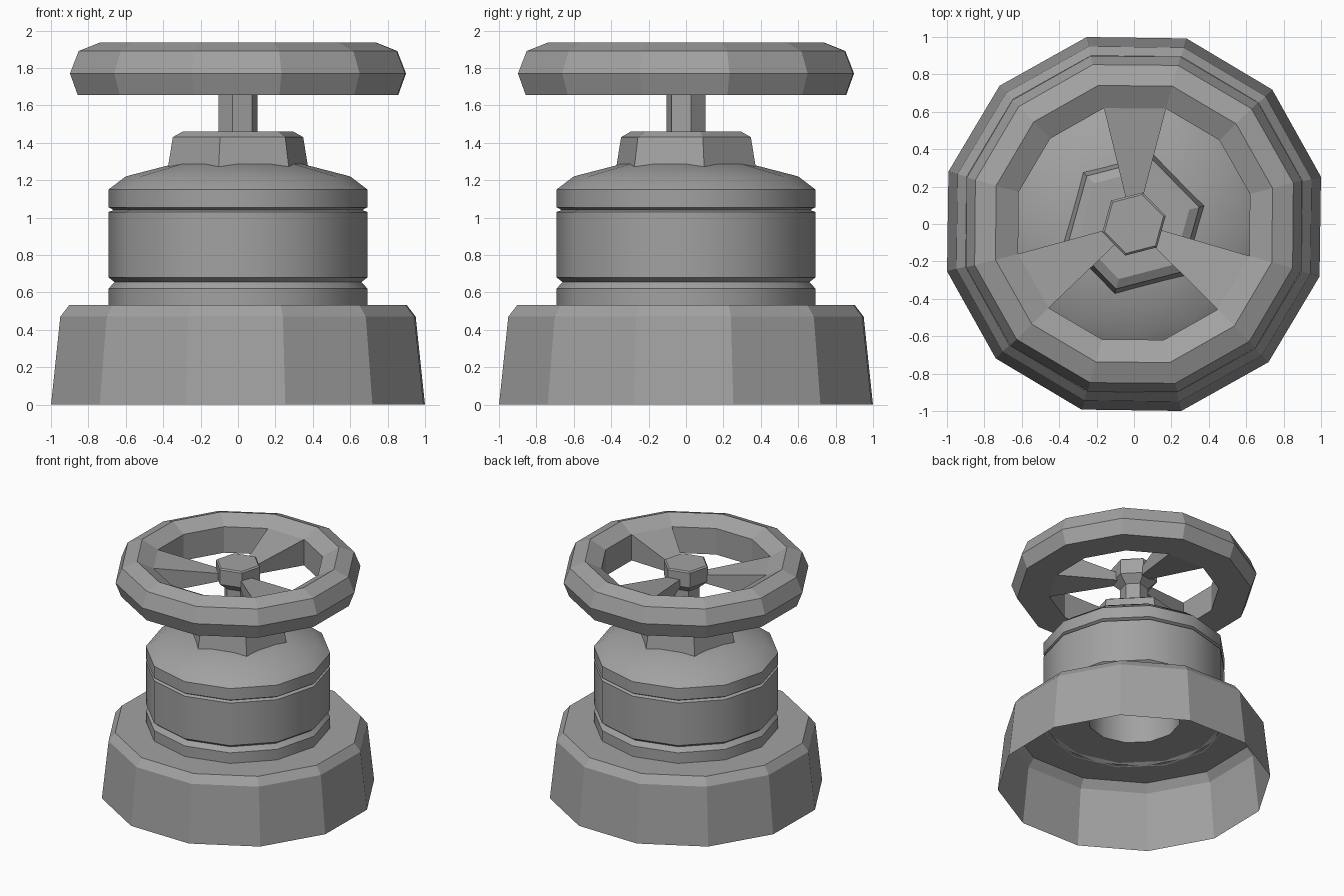
import bpy, bmesh, math
from mathutils import Vector

cube = bpy.data.objects.get("Cube")
if cube:
    bpy.data.objects.remove(cube)

GREY = (0.36, 0.36, 0.36, 1)
metal = bpy.data.materials.new("grey metal")
metal.use_nodes = True
metal.diffuse_color = GREY
metal.node_tree.nodes["Principled BSDF"].inputs["Base Color"].default_value = GREY


def polar(radius, degrees, z):
    a = math.radians(degrees)
    return Vector((radius * math.cos(a), radius * math.sin(a), z))


def finish(name, bm, smooth_angle=None, fix_normals=True):
    if fix_normals:
        bmesh.ops.recalc_face_normals(bm, faces=bm.faces[:])
    mesh = bpy.data.meshes.new(name)
    bm.to_mesh(mesh)
    bm.free()
    mesh.materials.append(metal)
    obj = bpy.data.objects.new(name, mesh)
    bpy.context.collection.objects.link(obj)
    if smooth_angle:
        bpy.ops.object.select_all(action="DESELECT")
        obj.select_set(True)
        bpy.context.view_layer.objects.active = obj
        bpy.ops.object.shade_smooth_by_angle(angle=math.radians(smooth_angle))
    return obj


def lathe(name, profile, sides, turn=0, closed=False, cap_start=False,
          cap_end=False, smooth_angle=None, fix_normals=True):
    """Spin a (radius, height) profile into a ring of flat sides."""
    bm = bmesh.new()
    rings = [[bm.verts.new(polar(r, turn + 360 * i / sides, z)) for i in range(sides)]
             for r, z in profile]
    pairs = list(zip(rings, rings[1:]))
    if closed:
        pairs.append((rings[-1], rings[0]))
    for low, high in pairs:
        for i in range(sides):
            j = (i + 1) % sides
            bm.faces.new((low[i], low[j], high[j], high[i]))
    if cap_start:
        bm.faces.new(rings[0][::-1])
    if cap_end:
        bm.faces.new(rings[-1])
    return finish(name, bm, smooth_angle, fix_normals)


TURN = 14.5

# Hollow, open-bottomed skirt
lathe("base_skirt", [(1.031, 0), (0.98, 0.47), (0.93, 0.533), (0.67, 0.533)],
      12, TURN - 0.3, fix_normals=False)

# Grooved barrel with a domed top and a blind bore underneath
lathe("valve_body",
      [(0.35, 1.1), (0.35, 0.55), (0.66, 0.55), (0.692, 0.53), (0.692, 0.62),
       (0.66, 0.655), (0.692, 0.68), (0.692, 1.03), (0.665, 1.04), (0.692, 1.055),
       (0.692, 1.15), (0.6, 1.22), (0.33, 1.29), (0.2, 1.3)],
      12, cap_start=True, cap_end=True, smooth_angle=32)

# Six-sided bonnet nut, stem and wheel hub
lathe("bonnet_nut", [(0.392, 1.24), (0.36, 1.43), (0.305, 1.46)],
      6, TURN, cap_start=True, cap_end=True)
lathe("stem", [(0.107, 1.4), (0.107, 1.78)], 6, TURN, cap_start=True, cap_end=True)
lathe("wheel_hub", [(0.105, 1.68), (0.175, 1.74), (0.175, 1.86), (0.163, 1.87)],
      6, TURN, cap_start=True, cap_end=True)

# Hand wheel rim
INNER = 0.64
lathe("wheel_rim", [(INNER, 1.655), (0.885, 1.655), (0.928, 1.77), (0.88, 1.89),
                    (0.765, 1.935), (INNER, 1.87)], 12, TURN, closed=True)

# Three spokes tapering from a rim face down to the hub
for k in range(3):
    middle = 75 + TURN + 120 * k
    bm = bmesh.new()
    ends = []
    for reach, half, bottom, top in ((0.645, 0.166, 1.656, 1.87), (0.12, 0.04, 1.73, 1.79)):
        out = polar(reach if reach < 0.3 else INNER * math.cos(math.radians(15)), middle, 0)
        side = polar(half, middle + 90, 0)
        ends.append([bm.verts.new(out + side * s + Vector((0, 0, z)))
                     for s, z in ((-1, bottom), (1, bottom), (1, top), (-1, top))])
    a, b = ends
    for i in range(4):
        j = (i + 1) % 4
        bm.faces.new((a[i], a[j], b[j], b[i]))
    bm.faces.new(a)
    bm.faces.new(b[::-1])
    finish("wheel_spoke_%d" % (k + 1), bm)
